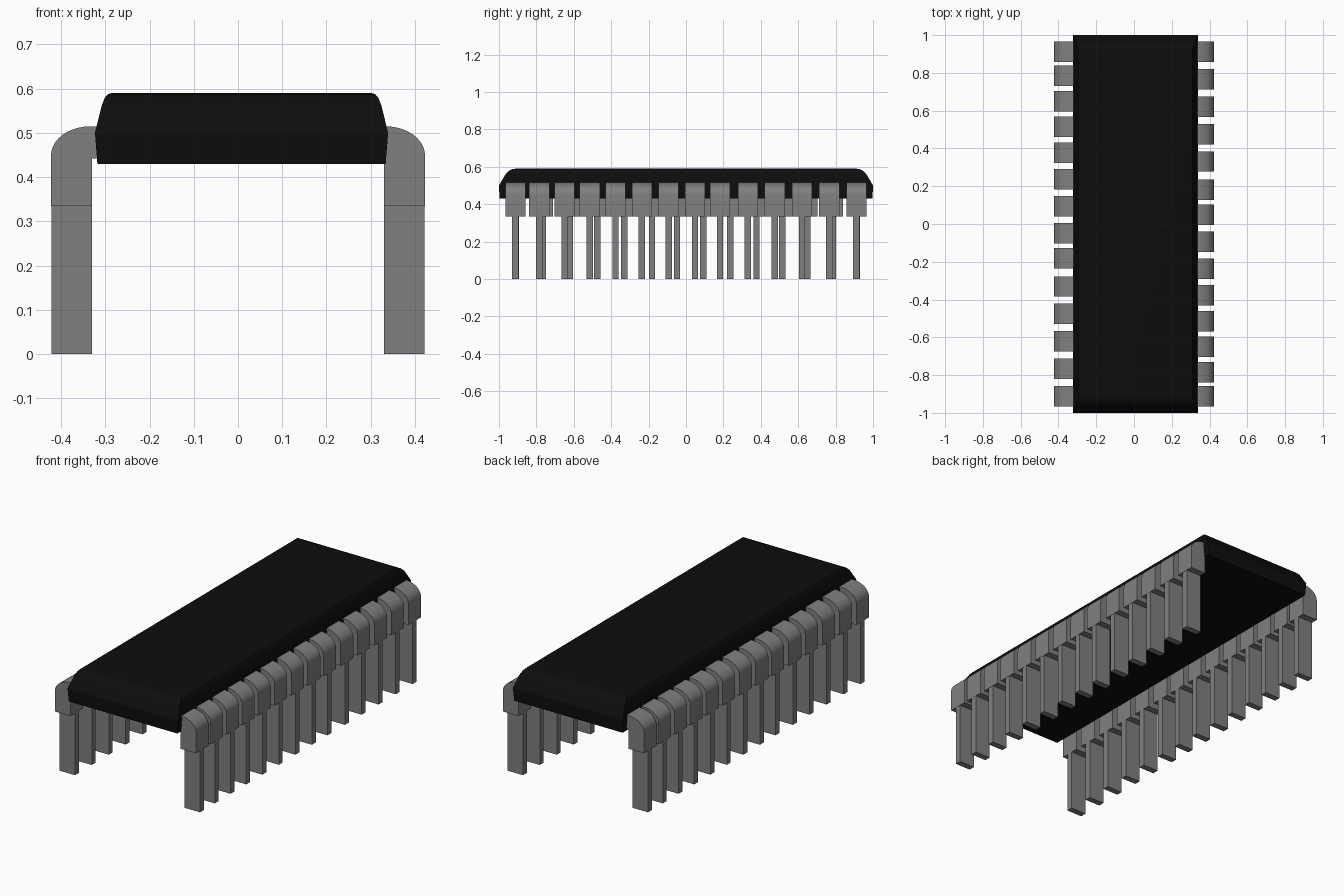
import bpy, bmesh, math

if "Cube" in bpy.data.objects:
    bpy.data.objects.remove(bpy.data.objects["Cube"])


def material(name, v):
    m = bpy.data.materials.new(name)
    m.diffuse_color = (v, v, v, 1)
    m.use_nodes = True
    m.node_tree.nodes["Principled BSDF"].inputs["Base Color"].default_value = m.diffuse_color
    return m


black = material("black_plastic", 0.004)
grey = material("grey_metal", 0.215)


def finish(name, bm, mat):
    bmesh.ops.recalc_face_normals(bm, faces=bm.faces[:])
    mesh = bpy.data.meshes.new(name)
    bm.to_mesh(mesh)
    bm.free()
    mesh.materials.append(mat)
    ob = bpy.data.objects.new(name, mesh)
    bpy.context.collection.objects.link(ob)
    bpy.ops.object.select_all(action='DESELECT')
    ob.select_set(True)
    bpy.context.view_layer.objects.active = ob
    bpy.ops.object.shade_smooth_by_angle(angle=math.radians(25))
    return ob


# body: stacked rectangles with a softened, tapered upper edge
bm = bmesh.new()
cx = 0.008
levels = [(0.326, 0.997, 0.43), (0.3315, 1.0, 0.50), (0.316, 0.963, 0.563),
          (0.309, 0.945, 0.58), (0.302, 0.928, 0.588), (0.294, 0.91, 0.59)]
rings = [[bm.verts.new((cx + sx * hx, sy * hy, z))
          for sx, sy in ((-1, -1), (1, -1), (1, 1), (-1, 1))]
         for hx, hy, z in levels]
for a, b in zip(rings, rings[1:]):
    for i in range(4):
        j = (i + 1) % 4
        bm.faces.new((a[i], a[j], b[j], b[i]))
bm.faces.new(rings[0])
bm.faces.new(rings[-1])
finish("chip_body", bm, black)


def prism(bm, profile, side, y, half):
    """Extrude an x-z profile along y."""
    a = [bm.verts.new((side * x, y - half, z)) for x, z in profile]
    b = [bm.verts.new((side * x, y + half, z)) for x, z in profile]
    bm.faces.new(a)
    bm.faces.new(b)
    for i in range(len(a)):
        j = (i + 1) % len(a)
        bm.faces.new((a[i], a[j], b[j], b[i]))


# pin profiles: wide rounded shoulder reaching into the body, narrow blade below
arc = [(0.333 + 0.09 * math.cos(t), 0.449 + 0.066 * math.sin(t))
       for t in [math.pi / 2 * i / 10 for i in range(11)]]
shoulder = [(0.33, 0.335), (0.423, 0.335)] + arc + [(0.30, 0.515), (0.30, 0.442), (0.33, 0.442)]
blade = [(0.33, 0), (0.422, 0), (0.422, 0.335), (0.33, 0.335)]
pin_y = [0.911, 0.766, 0.62, 0.475, 0.331, 0.182, 0.048,
         -0.093, -0.236, -0.377, -0.515, -0.649, -0.785, -0.912]

# two rows of pins, the left one turned half a revolution
for label, side in (("right", 1), ("left", -1)):
    tops, blades = bmesh.new(), bmesh.new()
    for y in pin_y:
        prism(tops, shoulder, side, side * y, 0.054)
        prism(blades, blade, side, side * y, 0.017)
    finish(label + "_pin_shoulders", tops, grey)
    finish(label + "_pin_blades", blades, grey)
